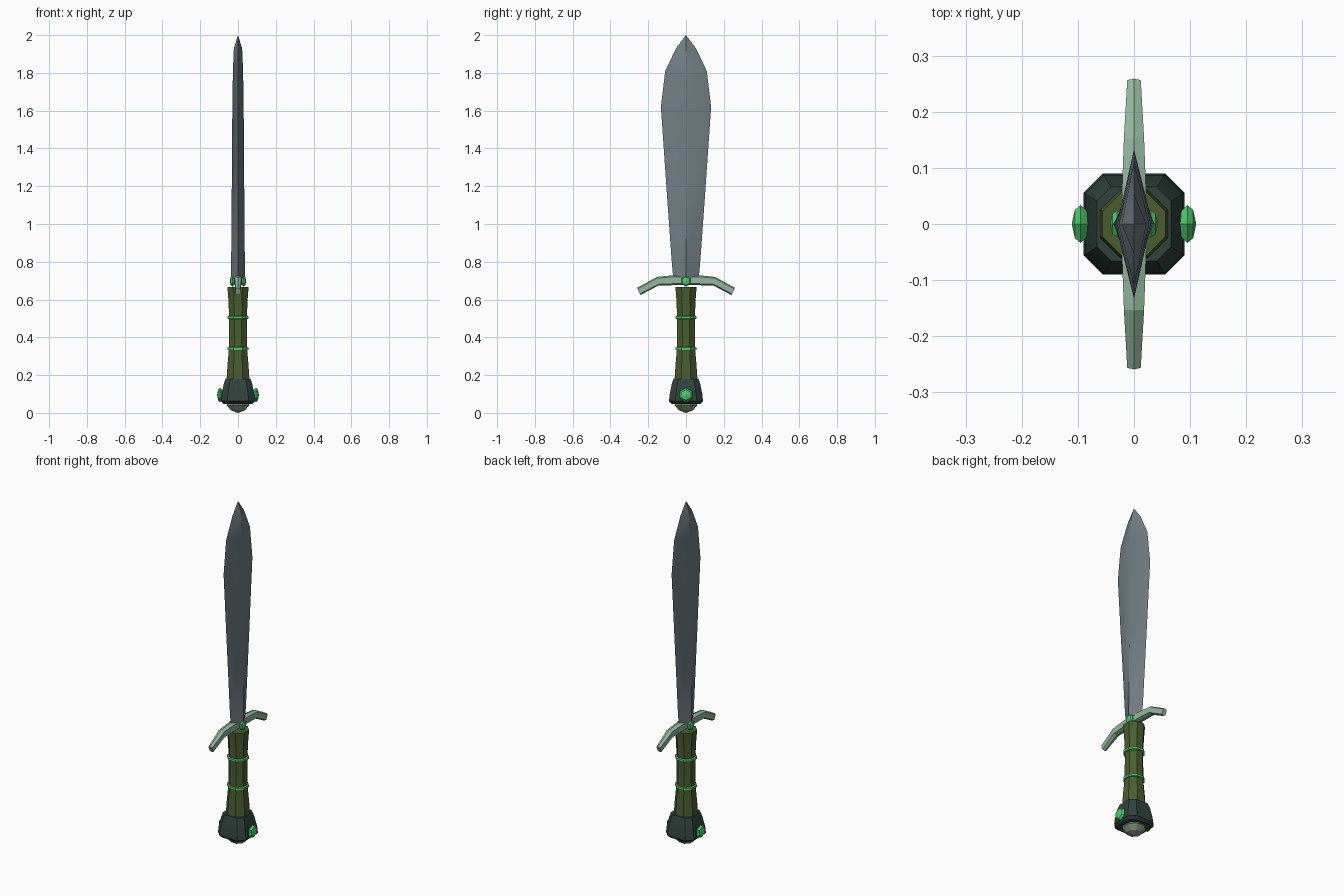
import bpy, bmesh, math
from mathutils import Vector

if "Cube" in bpy.data.objects:
    bpy.data.objects.remove(bpy.data.objects["Cube"])


def material(name, rgb):
    m = bpy.data.materials.new(name)
    m.diffuse_color = (*rgb, 1)
    m.use_nodes = True
    m.node_tree.nodes["Principled BSDF"].inputs["Base Color"].default_value = m.diffuse_color
    return m


STEEL = material("steel", (0.17, 0.21, 0.23))
BRONZE = material("pale_green_metal", (0.30, 0.48, 0.35))
GRIP = material("green_leather", (0.07, 0.11, 0.03))
DARK = material("dark_metal", (0.03, 0.055, 0.045))
GEM = material("green_gem", (0.08, 0.60, 0.16))
CAP = material("grey_green_metal", (0.22, 0.29, 0.20))


def finish(name, bm, mat, smooth=None):
    bmesh.ops.recalc_face_normals(bm, faces=bm.faces)
    me = bpy.data.meshes.new(name)
    bm.to_mesh(me)
    bm.free()
    me.materials.append(mat)
    ob = bpy.data.objects.new(name, me)
    bpy.context.collection.objects.link(ob)
    if smooth:
        bpy.ops.object.select_all(action='DESELECT')
        ob.select_set(True)
        bpy.context.view_layer.objects.active = ob
        bpy.ops.object.shade_smooth_by_angle(angle=math.radians(smooth))
    return ob


def loft(name, rings, mat, smooth=None, tip=None):
    """Skin a list of equal-length point rings; end in a point if tip is given."""
    bm = bmesh.new()
    loops = [[bm.verts.new(p) for p in r] for r in rings]
    n = len(loops[0])
    for a, b in zip(loops, loops[1:]):
        for i in range(n):
            j = (i + 1) % n
            bm.faces.new((a[i], a[j], b[j], b[i]))
    bm.faces.new(loops[0])
    if tip:
        t = bm.verts.new(tip)
        for i in range(n):
            bm.faces.new((loops[-1][i], loops[-1][(i + 1) % n], t))
    else:
        bm.faces.new(loops[-1])
    return finish(name, bm, mat, smooth)


def ngon(r, z, n=8):
    s = r / math.cos(math.pi / n)
    return [(s * math.cos((i + .5) * 2 * math.pi / n),
             s * math.sin((i + .5) * 2 * math.pi / n), z) for i in range(n)]


def chamfered_square(r, z, k=0.62):
    c = r * k
    return [(r, -c, z), (r, c, z), (c, r, z), (-c, r, z),
            (-r, c, z), (-r, -c, z), (-c, -r, z), (c, -r, z)]


# Leaf-shaped blade with a diamond cross-section: z, half thickness, half width
blade = [(0.715, 0.037, 0.068), (0.82, 0.036, 0.077), (1.2, 0.033, 0.104),
         (1.62, 0.030, 0.133), (1.81, 0.027, 0.110), (1.93, 0.022, 0.053)]
loft("blade", [[(t, 0, z), (0, w, z), (-t, 0, z), (0, -w, z)] for z, t, w in blade],
     STEEL, 30, (0, 0, 2.0))

# Drooping crossguard: y, centre z, half thickness, half height, lean of the end
half = [(0.07, 0.702, 0.021, 0.026, 0), (0.15, 0.697, 0.018, 0.023, 0.004),
        (0.25, 0.643, 0.012, 0.019, 0.009)]
stations = [(-y, z, t, h, -s) for y, z, t, h, s in reversed(half)] + half
loft("crossguard",
     [[(x * t, y + s * k, z + k * h) for x, k in
       ((0, 1), (1, .7), (1, -.7), (0, -1), (-1, -.7), (-1, .7))]
      for y, z, t, h, s in stations], BRONZE)

# Waisted grip and its two rings
grip = [(0.17, 0.061), (0.26, 0.055), (0.34, 0.048), (0.505, 0.047), (0.60, 0.051), (0.667, 0.056)]
loft("grip", [ngon(r, z) for z, r in grip], GRIP, 30)
for i, z in enumerate((0.34, 0.505)):
    ring = [(0.046, -0.009), (0.055, -0.006), (0.055, 0.006), (0.046, 0.009)]
    loft(f"grip_ring_{i + 1}", [ngon(r, z + dz) for r, dz in ring], GEM)

# Pommel block and pointed end cap
pommel = [(0.048, 0.076), (0.062, 0.090), (0.095, 0.087), (0.155, 0.075), (0.180, 0.066)]
loft("pommel", [chamfered_square(r, z) for z, r in pommel], DARK, 40)
loft("pommel_cap", [ngon(0.055, 0.06), ngon(0.060, 0.04), ngon(0.036, 0.013)],
     CAP, None, (0, 0, 0))


# Faceted gems, one on each side of the pommel and the crossguard
def gem(name, centre, depth, wide, tall):
    for side, label in ((1, "right"), (-1, "left")):
        bm = bmesh.new()
        x0, z0 = centre
        rings = []
        for dx, s in ((-1, .55), (0, 1), (.65, .75)):
            rings.append([bm.verts.new((side * (x0 + dx * depth),
                          wide * s * math.sin(a * math.pi / 3),
                          z0 + tall * s * math.cos(a * math.pi / 3))) for a in range(6)])
        tip = bm.verts.new((side * (x0 + depth), 0, z0))
        for i in range(6):
            j = (i + 1) % 6
            for a, b in zip(rings, rings[1:]):
                bm.faces.new((a[i], a[j], b[j], b[i]))
            bm.faces.new((rings[-1][i], rings[-1][j], tip))
        bm.faces.new(rings[0])
        finish(f"{name}_{label}", bm, GEM)


gem("pommel_gem", (0.095, 0.095), 0.016, 0.039, 0.038)
gem("guard_gem", (0.030, 0.698), 0.013, 0.028, 0.030)
